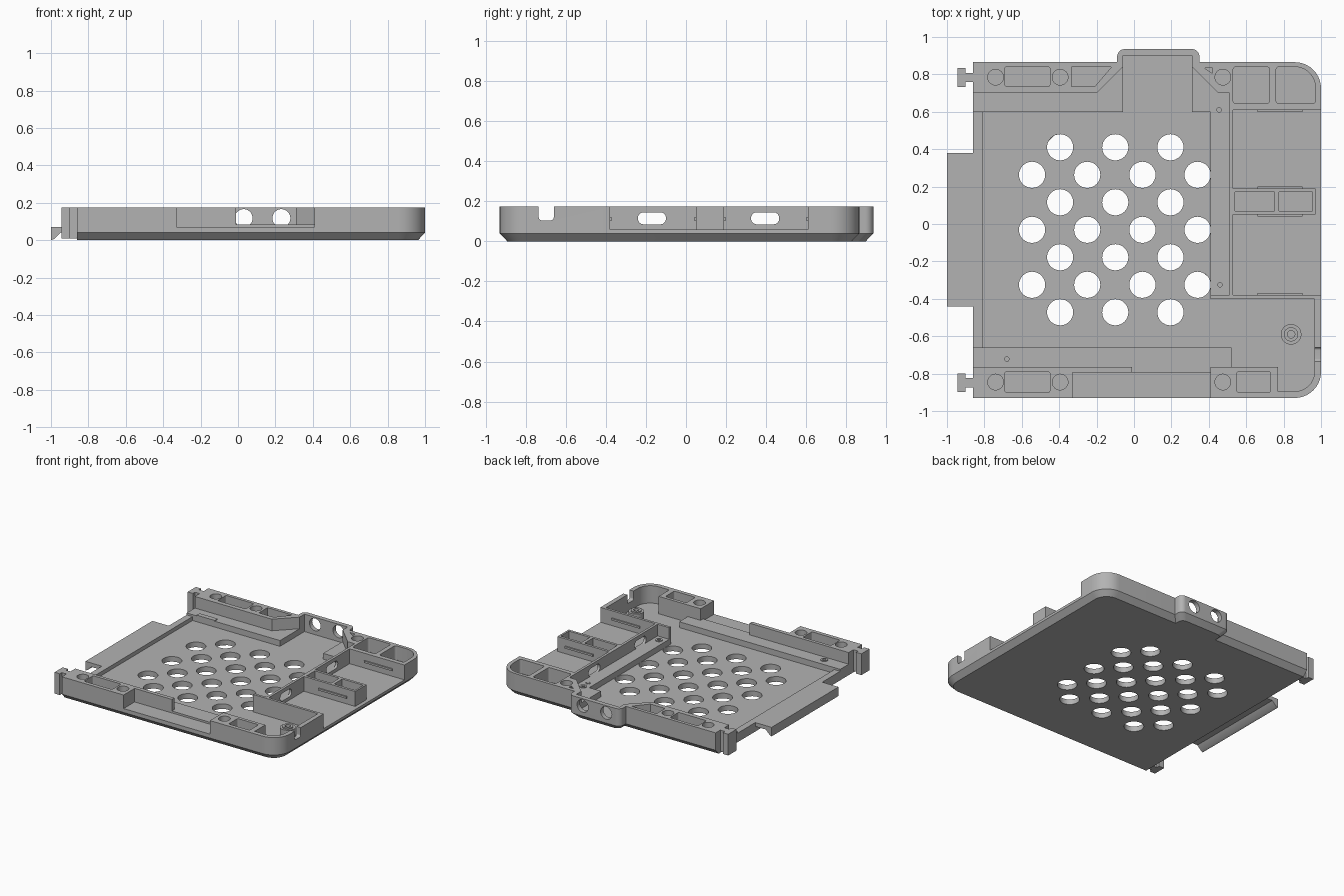
import bpy, bmesh
from math import pi, sin, cos
from mathutils import Vector

if "Cube" in bpy.data.objects:
    bpy.data.objects.remove(bpy.data.objects["Cube"])

grey = bpy.data.materials.new("plain grey")
grey.use_nodes = True
grey.diffuse_color = (0.45, 0.45, 0.45, 1)
grey.node_tree.nodes["Principled BSDF"].inputs["Base Color"].default_value = grey.diffuse_color

FLOOR, LEDGE, TOP = 0.04, 0.085, 0.175
POCKET = 0.065


def box(x0, y0, x1, y1, r=0):
    return rounded([(x0, y0, r), (x1, y0, r), (x1, y1, r), (x0, y1, r)])


def circle(x, y, r, n=32):
    return [(x + r * cos(2 * pi * i / n), y + r * sin(2 * pi * i / n)) for i in range(n)]


def rounded(corners, n=10):
    """Outline with a true arc at each corner given a third value (radius)."""
    out = []
    for i, c in enumerate(corners):
        p = Vector(c[:2])
        r = c[2] if len(c) > 2 else 0
        if r <= 0:
            out.append(tuple(p))
            continue
        a = (Vector(corners[i - 1][:2]) - p).normalized()
        b = (Vector(corners[(i + 1) % len(corners)][:2]) - p).normalized()
        centre = p + (a + b) * r
        for k in range(n + 1):
            t = k / n * pi / 2
            out.append(tuple(centre - b * r * cos(t) - a * r * sin(t)))
    return out


def slab(name, loops, lo, hi, axis="Z"):
    """Extrude an outline (later loops are holes) along an axis."""
    curve = bpy.data.curves.new(name, "CURVE")
    curve.dimensions = "2D"
    curve.fill_mode = "BOTH"
    curve.extrude = (hi - lo) / 2
    for loop in loops:
        s = curve.splines.new("POLY")
        s.points.add(len(loop) - 1)
        for pt, (u, v) in zip(s.points, loop):
            pt.co = (u, v, 0, 1)
        s.use_cyclic_u = True
    tmp = bpy.data.objects.new(name, curve)
    bpy.context.collection.objects.link(tmp)
    dg = bpy.context.evaluated_depsgraph_get()
    mesh = bpy.data.meshes.new_from_object(tmp.evaluated_get(dg))
    bpy.data.objects.remove(tmp)
    bm = bmesh.new()
    bm.from_mesh(mesh)
    bmesh.ops.remove_doubles(bm, verts=bm.verts, dist=1e-5)
    for v in bm.verts:
        a, b, c = v.co
        c += (lo + hi) / 2
        v.co = {"X": (c, a, b), "Y": (a, c, b), "Z": (a, b, c)}[axis]
    bmesh.ops.recalc_face_normals(bm, faces=bm.faces)
    bm.to_mesh(mesh)
    bm.free()
    mesh.materials.clear()
    mesh.materials.append(grey)
    ob = bpy.data.objects.new(name, mesh)
    bpy.context.collection.objects.link(ob)
    return ob


def cut(ob, cutter):
    mod = ob.modifiers.new("cut", "BOOLEAN")
    mod.operation, mod.solver, mod.object = "DIFFERENCE", "EXACT", cutter
    dg = bpy.context.evaluated_depsgraph_get()
    mesh = bpy.data.meshes.new_from_object(ob.evaluated_get(dg))
    ob.modifiers.clear()
    ob.data = mesh
    bpy.data.objects.remove(cutter)


def block(name, outline, holes):
    """Solid foot with a pocketed upper part."""
    slab(name + "_foot", [outline], FLOOR, POCKET)
    return slab(name, [outline] + holes, POCKET, TOP)


# Base plate with staggered vent holes and a chamfered underside
def base_outline(o):
    f, b, r = -0.93 + o, 0.865 - o, 0.14 - o
    return rounded([(-0.86, f), (1 - o, f, r), (1 - o, b, r), (0.35 - o, b),
                    (0.35 - o, b + 0.07, 0.04), (-0.09 + o, b + 0.07, 0.04),
                    (-0.09 + o, b), (-0.86, b)])


vents = []
for row in range(7):
    odd = row % 2
    for col in range(3 + odd):
        vents.append(circle(-0.395 - 0.15 * odd + 0.295 * col, 0.41 - 0.147 * row, 0.07))
outer, inner = base_outline(0), base_outline(0.038)
base = slab("base_plate", [outer] + vents, 0, FLOOR)
for v in base.data.vertices:
    if v.co.z < 0.001:
        for p, q in zip(outer, inner):
            if abs(v.co.x - p[0]) + abs(v.co.y - p[1]) < 1e-4:
                v.co.x, v.co.y = q
                break

# Back wall with port bump, pockets and magnet sockets
back = rounded([(-0.86, 0.70), (-0.2, 0.70), (-0.06, 0.84), (-0.06, 0.90), (0.31, 0.90),
                (0.31, 0.84), (0.45, 0.70), (0.51, 0.70), (0.51, 0.61), (1, 0.61),
                (1, 0.865, 0.14), (0.35, 0.865), (0.35, 0.935, 0.04),
                (-0.09, 0.935, 0.04), (-0.09, 0.865), (-0.86, 0.865)])
back_sockets = [(-0.74, 0.785), (-0.395, 0.785), (0.475, 0.785)]
front_sockets = [(-0.74, -0.845), (-0.395, -0.845), (0.475, -0.845)]
back_wall = block("back_wall", back, [circle(x, y, 0.042) for x, y in back_sockets] + [
    box(-0.69, 0.735, -0.45, 0.84, 0.01),
    [(-0.335, 0.735), (-0.21, 0.735), (-0.12, 0.84), (-0.335, 0.84)],
    box(0.53, 0.645, 0.725, 0.84, 0.015),
    rounded([(0.76, 0.645, 0.015), (0.97, 0.645, 0.015), (0.97, 0.84, 0.11), (0.76, 0.84, 0.015)]),
    [(0.375, 0.835), (0.42, 0.805), (0.42, 0.835)]])
for x in (0.03, 0.232):
    cut(back_wall, slab("port_cutter", [circle(x, 0.118, 0.048)], 0.88, 0.96, "Y"))

# Front walls
block("front_left_wall", [(-0.86, -0.93), (-0.33, -0.93), (-0.33, -0.795), (-0.01, -0.795),
                          (-0.01, -0.765), (-0.86, -0.765)],
      [circle(x, y, 0.042) for x, y in front_sockets[:2]] + [box(-0.69, -0.9, -0.45, -0.79, 0.01)])
block("front_right_wall", box(0.41, -0.93, 0.77, -0.765),
      [circle(*front_sockets[2], 0.042), box(0.55, -0.9, 0.73, -0.79, 0.01)])
for x, y in back_sockets + front_sockets:
    slab("socket_floor", [circle(x, y, 0.042)], POCKET, 0.125)
slab("front_sill", [box(-0.33, -0.93, 0.41, -0.795)], FLOOR, 0.07)

# Corner rim with a cable notch
rim = slab("corner_rim", [rounded([(0.77, -0.93), (1, -0.93, 0.14), (1, -0.38), (0.965, -0.38),
                                   (0.965, -0.895, 0.105), (0.77, -0.895)])], FLOOR, TOP)
cut(rim, slab("notch_cutter", [rounded([(-0.735, 0.105, 0.015), (-0.66, 0.105, 0.015),
                                        (-0.66, 0.2), (-0.735, 0.2)])], 0.9, 1.1, "X"))

# Inner ledges around the sunken floor
slab("front_ledge", [[(-0.86, -0.765), (-0.01, -0.765), (-0.01, -0.795), (0.41, -0.795),
                      (0.41, -0.765), (0.52, -0.765), (0.52, -0.66), (-0.86, -0.66)],
                     circle(-0.68, -0.722, 0.012)], FLOOR, LEDGE)
slab("back_ledge", [[(-0.86, 0.60), (-0.06, 0.60), (-0.06, 0.84), (-0.2, 0.70), (-0.86, 0.70)]],
     FLOOR, LEDGE)
slab("ledge_pad", [box(-0.775, 0.60, -0.62, 0.637)], LEDGE, LEDGE + 0.006)
slab("right_ledge", [[(0.41, -0.38), (0.51, -0.38), (0.51, 0.70), (0.45, 0.70), (0.31, 0.84),
                      (0.31, 0.60), (0.41, 0.60)],
                     circle(0.46, -0.325, 0.012), circle(0.455, 0.61, 0.012)], FLOOR, LEDGE)
slab("left_lip", [box(-0.86, -0.66, -0.81, 0.60)], FLOOR, 0.07)
for x, y in ((0.46, -0.325), (0.455, 0.61), (-0.68, -0.722)):
    slab("screw_ring", [circle(x, y, 0.025), circle(x, y, 0.012)], LEDGE, LEDGE + 0.006)
for w, h in ((0.018, 0.005), (0.005, 0.018)):
    slab("cross_mark", [box(0.46 - w, 0.545 - h, 0.46 + w, 0.545 + h)], LEDGE, LEDGE + 0.004)

# Right side bays: floor, slotted divider, cross wall, middle tray, rails
slab("bay_floor", [box(0.53, -0.38, 1, 0.61)], FLOOR, 0.06)
slab("bay_divider", [box(-0.38, FLOOR, 0.61, TOP), box(-0.24, 0.085, -0.1, 0.145, 0.028),
                     box(0.325, 0.085, 0.465, 0.145, 0.028)], 0.51, 0.53, "X")
slab("cross_wall", [box(0.41, -0.40, 0.965, -0.38)], FLOOR, TOP)
slab("middle_tray_foot", [box(0.53, 0.05, 0.97, 0.19)], 0.06, 0.08)
slab("middle_tray", [box(0.53, 0.05, 0.97, 0.19), box(0.54, 0.07, 0.75, 0.17),
                     box(0.775, 0.07, 0.955, 0.17)], 0.08, TOP)
for y in (-0.38, 0.04, 0.19, 0.60):
    slab("bay_rail", [box(0.66, y, 0.90, y + 0.01)], 0.105, 0.12)

# Screw post in the front right corner
slab("screw_post", [circle(0.84, -0.59, 0.055), circle(0.84, -0.59, 0.02)], FLOOR, 0.11)
slab("post_collar", [circle(0.84, -0.59, 0.038), circle(0.84, -0.59, 0.02)], 0.11, 0.12)

# Joining tab and T-shaped hooks on the left edge
slab("joining_tab", [[(-0.86, 0.04), (-0.86, 0.07), (-1, 0.07), (-1, 0), (-0.985, 0.005),
                      (-0.95, 0.04)]], -0.44, 0.38, "Y")
for y in (0.783, -0.848):
    slab("joining_hook", [[(-0.86, y - 0.025), (-0.86, y + 0.025), (-0.90, y + 0.025),
                           (-0.90, y + 0.05), (-0.945, y + 0.05), (-0.945, y - 0.05),
                           (-0.90, y - 0.05), (-0.90, y - 0.025)]], 0.01, TOP)

bpy.ops.object.select_all(action="DESELECT")
for ob in bpy.context.collection.objects:
    if ob.type == "MESH" and ob.data.materials and ob.data.materials[0] == grey:
        ob.select_set(True)
        bpy.context.view_layer.objects.active = ob
bpy.ops.object.shade_smooth_by_angle()
